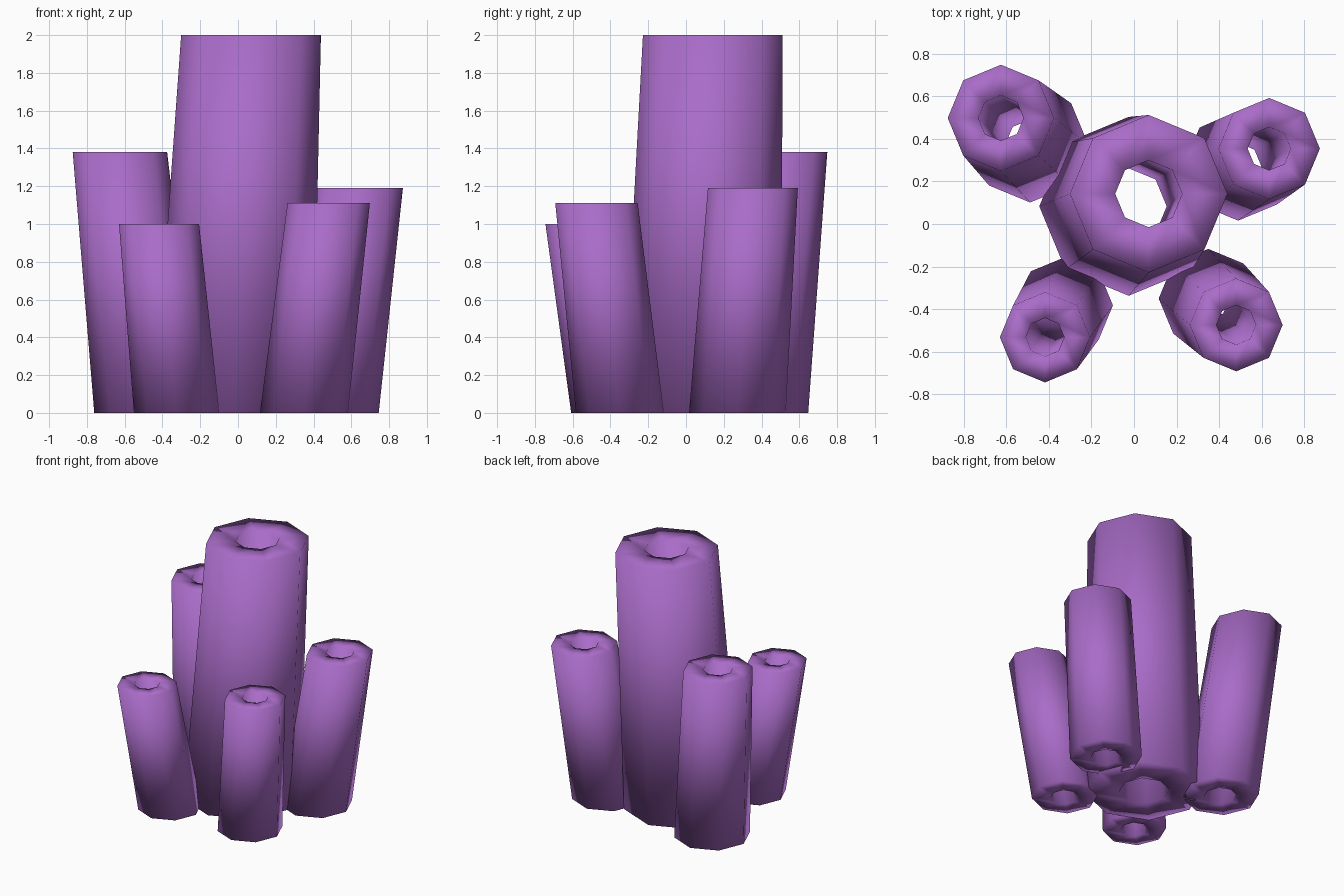
import bpy, bmesh
from math import cos, sin, pi

if "Cube" in bpy.data.objects:
    bpy.data.objects.remove(bpy.data.objects["Cube"])

SIDES = 8
HOLE = 0.425   # bore radius relative to outer radius

mat = bpy.data.materials.new("purple")
mat.diffuse_color = (0.40, 0.15, 0.58, 1)
mat.use_nodes = True
mat.node_tree.nodes["Principled BSDF"].inputs["Base Color"].default_value = mat.diffuse_color


def tube(name, base, r_base, top, r_top, height):
    """Leaning, tapering eight-sided tube with an open bore."""
    bm = bmesh.new()

    def ring(centre, r, z):
        return [bm.verts.new((centre[0] + r * cos(2 * pi * i / SIDES),
                              centre[1] + r * sin(2 * pi * i / SIDES), z))
                for i in range(SIDES)]

    # outer base, outer top, inner top, inner base: a closed loop of rings
    rings = [ring(base, r_base, 0), ring(top, r_top, height),
             ring(top, r_top * HOLE, height), ring(base, r_base * HOLE, 0)]
    for k in range(4):
        a, b = rings[k], rings[(k + 1) % 4]
        for i in range(SIDES):
            j = (i + 1) % SIDES
            bm.faces.new((a[i], a[j], b[j], b[i])).smooth = True
    bmesh.ops.recalc_face_normals(bm, faces=bm.faces)
    me = bpy.data.meshes.new(name)
    bm.to_mesh(me)
    bm.free()
    me.materials.append(mat)
    bpy.context.collection.objects.link(bpy.data.objects.new(name, me))


# tall centre tube and four shorter ones leaning outwards
tube("centre_tube", (-0.025, 0.083), 0.42, (0.069, 0.142), 0.37, 2.0)
tube("back_left_tube", (-0.488, 0.374), 0.273, (-0.625, 0.498), 0.25, 1.38)
tube("back_right_tube", (0.489, 0.272), 0.256, (0.635, 0.354), 0.238, 1.19)
tube("front_left_tube", (-0.325, -0.382), 0.226, (-0.418, -0.532), 0.212, 1.0)
tube("front_right_tube", (0.349, -0.35), 0.233, (0.48, -0.474), 0.218, 1.11)
